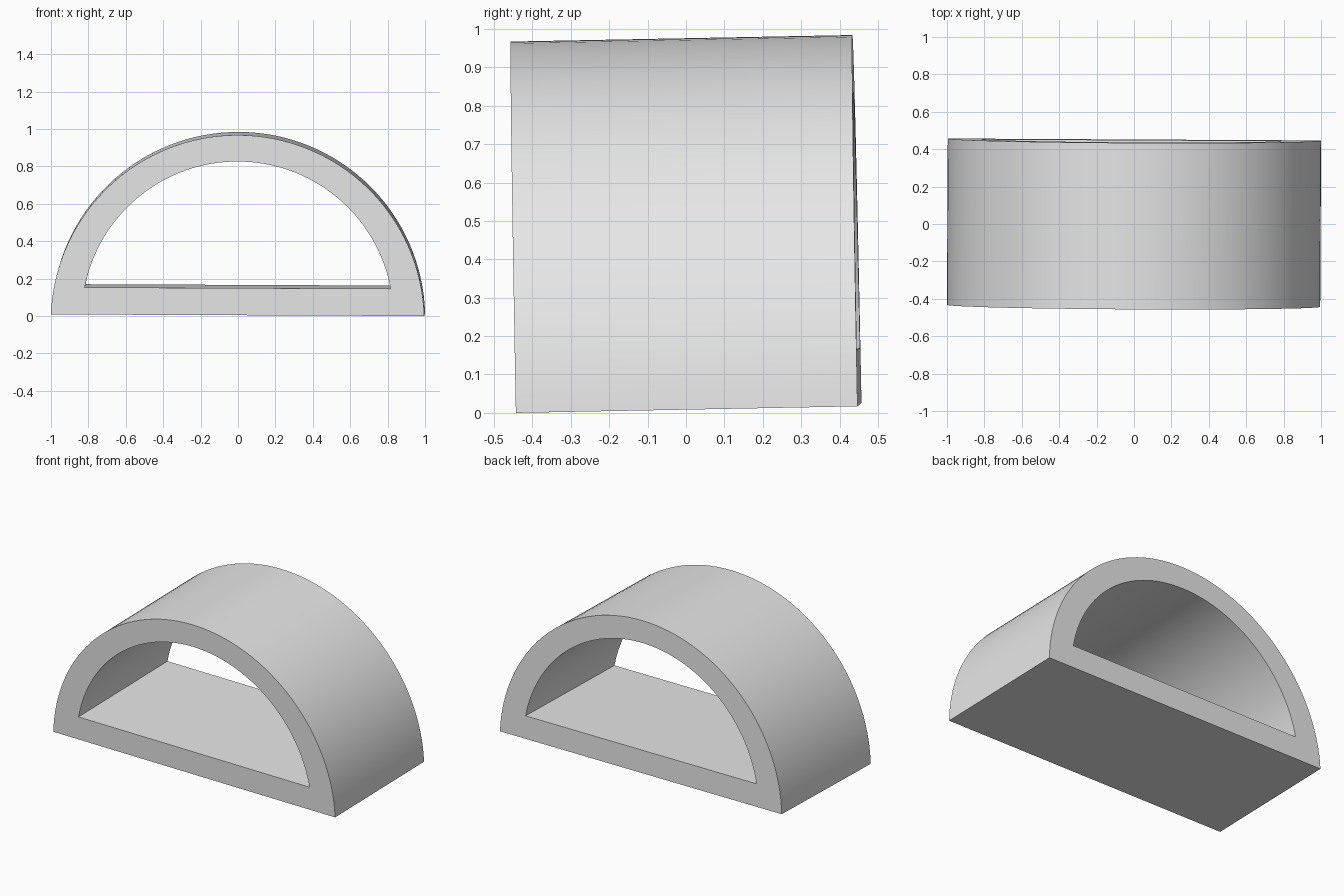
import bpy, bmesh, math
from mathutils import Euler

cube = bpy.data.objects.get("Cube")
if cube:
    bpy.data.objects.remove(cube, do_unlink=True)

SEGMENTS = 64
DEPTH = 0.89

grey = bpy.data.materials.new("light_grey")
grey.use_nodes = True
grey.diffuse_color = (0.8, 0.8, 0.8, 1)
grey.node_tree.nodes["Principled BSDF"].inputs["Base Color"].default_value = (0.8, 0.8, 0.8, 1)


def arch(half_width, base, top):
    """Points of a circular arc over a flat chord, from right to left."""
    rise = top - base
    radius = (half_width ** 2 + rise ** 2) / (2 * rise)
    centre = top - radius
    start = math.asin((base - centre) / radius)
    sweep = math.pi - 2 * start
    angles = [start + sweep * i / SEGMENTS for i in range(SEGMENTS + 1)]
    return [(radius * math.cos(a), centre + radius * math.sin(a)) for a in angles]


# Hollow half-round tunnel: outer and inner arches, extruded in depth
bm = bmesh.new()
outer = arch(0.998, 0, 0.963)
inner = arch(0.818, 0.145, 0.822)
rings = [[bm.verts.new((x, y, z)) for x, z in profile]
         for profile, y in ((outer, -DEPTH / 2), (outer, DEPTH / 2),
                            (inner, DEPTH / 2), (inner, -DEPTH / 2))]
count = SEGMENTS + 1
for k in range(4):
    a, b = rings[k], rings[(k + 1) % 4]
    for i in range(count):
        j = (i + 1) % count
        bm.faces.new((a[i], a[j], b[j], b[i]))
bmesh.ops.recalc_face_normals(bm, faces=bm.faces)

# Slight tilt, then centre it and set it on the ground
tilt = Euler([math.radians(d) for d in (1.1, 0.25, -0.3)]).to_matrix().to_4x4()
bm.transform(tilt)
axes = list(zip(*(v.co for v in bm.verts)))
shift = (-(min(axes[0]) + max(axes[0])) / 2,
         -(min(axes[1]) + max(axes[1])) / 2, -min(axes[2]))
bmesh.ops.translate(bm, verts=bm.verts, vec=shift)

mesh = bpy.data.meshes.new("half_round_tunnel")
bm.to_mesh(mesh)
bm.free()
mesh.materials.append(grey)
tunnel = bpy.data.objects.new("half_round_tunnel", mesh)
bpy.context.collection.objects.link(tunnel)

# Smooth arches with crisp rims
bpy.ops.object.select_all(action="DESELECT")
tunnel.select_set(True)
bpy.context.view_layer.objects.active = tunnel
bpy.ops.object.shade_smooth_by_angle(angle=math.radians(30))
